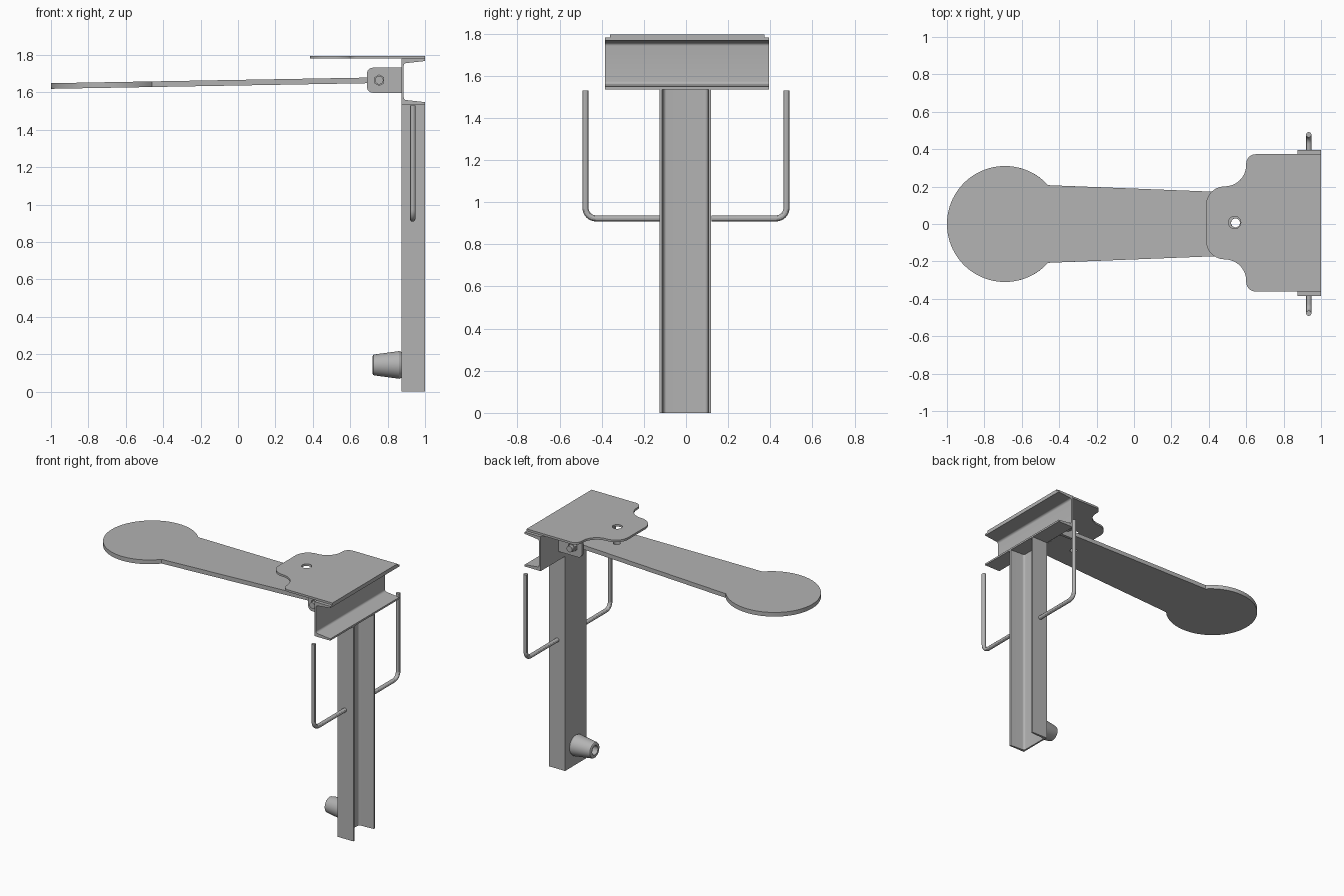
import bpy, bmesh, math
from mathutils import Matrix, Vector

if "Cube" in bpy.data.objects:
    bpy.data.objects.remove(bpy.data.objects["Cube"])

steel = bpy.data.materials.new("grey_steel")
steel.use_nodes = True
GREY = (0.45, 0.45, 0.45, 1)
steel.diffuse_color = GREY
steel.node_tree.nodes["Principled BSDF"].inputs["Base Color"].default_value = GREY

UPRIGHT = Matrix.Rotation(math.pi / 2, 4, 'X')   # local y becomes world z


def finish(obj, name):
    obj.name = obj.data.name = name
    obj.data.materials.clear()
    obj.data.materials.append(steel)
    bpy.ops.object.select_all(action='DESELECT')
    obj.select_set(True)
    bpy.context.view_layer.objects.active = obj
    bpy.ops.object.shade_smooth_by_angle(angle=math.radians(30))
    return obj


def curve_mesh(curve, name, matrix):
    """Turn a curve into a clean, welded mesh object."""
    obj = bpy.data.objects.new(name, curve)
    bpy.context.collection.objects.link(obj)
    bpy.ops.object.select_all(action='DESELECT')
    obj.select_set(True)
    bpy.context.view_layer.objects.active = obj
    bpy.ops.object.convert(target='MESH')
    obj = bpy.context.view_layer.objects.active
    bm = bmesh.new()
    bm.from_mesh(obj.data)
    bmesh.ops.remove_doubles(bm, verts=bm.verts, dist=1e-5)
    bmesh.ops.recalc_face_normals(bm, faces=bm.faces)
    bm.to_mesh(obj.data)
    bm.free()
    obj.data.transform(matrix)
    return finish(obj, name)


def add_spline(curve, pts, closed):
    s = curve.splines.new('POLY')
    s.points.add(len(pts) - 1)
    for p, co in zip(s.points, pts):
        p.co = (*co, 1) if len(co) == 3 else (*co, 0, 1)
    s.use_cyclic_u = closed


def prism(name, loops, thickness, matrix):
    """Extrude a flat outline; further loops become holes."""
    curve = bpy.data.curves.new(name, 'CURVE')
    curve.dimensions = '2D'
    curve.fill_mode = 'BOTH'
    curve.extrude = thickness / 2
    for pts in loops:
        add_spline(curve, pts, True)
    return curve_mesh(curve, name, matrix)


def rod(name, pts, radius):
    curve = bpy.data.curves.new(name, 'CURVE')
    curve.dimensions = '3D'
    curve.bevel_depth = radius
    curve.bevel_resolution = 4
    curve.use_fill_caps = True
    add_spline(curve, pts, False)
    return curve_mesh(curve, name, Matrix())


def lathe_x(name, profile, z, steps=40):
    """Revolve (x, radius) points about a line along x at height z."""
    bm = bmesh.new()
    verts = [bm.verts.new((x, 0, r)) for x, r in profile]
    edges = [bm.edges.new(pair) for pair in zip(verts, verts[1:])]
    bmesh.ops.spin(bm, geom=verts + edges, cent=(0, 0, 0), axis=(1, 0, 0),
                   angle=math.tau, steps=steps)
    bmesh.ops.remove_doubles(bm, verts=bm.verts, dist=1e-5)
    bmesh.ops.recalc_face_normals(bm, faces=bm.faces)
    me = bpy.data.meshes.new(name)
    bm.to_mesh(me)
    bm.free()
    me.transform(Matrix.Translation((0, 0, z)))
    obj = bpy.data.objects.new(name, me)
    bpy.context.collection.objects.link(obj)
    return finish(obj, name)


def cylinder_y(name, radius, length, center, sides):
    bm = bmesh.new()
    bmesh.ops.create_cone(bm, cap_ends=True, segments=sides, radius1=radius,
                          radius2=radius, depth=length,
                          matrix=Matrix.Translation(center) @ UPRIGHT)
    me = bpy.data.meshes.new(name)
    bm.to_mesh(me)
    bm.free()
    obj = bpy.data.objects.new(name, me)
    bpy.context.collection.objects.link(obj)
    return finish(obj, name)


def arc(cx, cy, r, start, end, n=10):
    angles = [math.radians(start + (end - start) * i / n) for i in range(n + 1)]
    return [(cx + r * math.cos(a), cy + r * math.sin(a)) for a in angles]


def circle(cx, cy, r):
    return arc(cx, cy, r, 0, 360, 32)[:-1]


def mirrored(half):
    """Close an outline by mirroring its upper half across local y = 0."""
    return half + [(x, -y) for x, y in reversed(half)]


def c_section(half, tip, root, fillet=0.015):
    """C profile opening towards +x with tapered, filleted flanges."""
    back, front, web = 0.874, 1.0, 0.012
    inner = arc(back + web + fillet, half - root - fillet, fillet, 180, 90, 6)
    return mirrored([(back, half), (front, half), (front, half - tip)] + inner[::-1])


# Upright post and the cross channel on top of it
POST_TOP = 1.535
prism("post", [c_section(0.122, 0.012, 0.018)], POST_TOP,
      Matrix.Translation((0, -0.003, POST_TOP / 2)))
prism("cross_channel", [c_section(0.123, 0.013, 0.024)], 0.78,
      Matrix.Translation((0, 0.005, 1.658)) @ UPRIGHT)

# Top plate with rounded shoulders, a narrowed nose and a hole
nose = (arc(0.485, 0.095, 0.1, 180, 90) + arc(0.485, 0.31, 0.115, -90, 0)
        + arc(0.65, 0.317, 0.05, 180, 90) + [(1.0, 0.367)])
prism("top_plate", [mirrored(nose), circle(0.538, 0.002, 0.033)], 0.015,
      Matrix.Translation((0, 0.006, 1.788)))

# Swinging arm with a round paddle, tilted slightly
paddle = arc(-0.69, 0, 0.31, 180, 42, 32)[1:] + [(0.8, 0.158)]
outline = [(-1.0, 0)] + mirrored(paddle)
prism("arm", [outline, circle(0.543, 0.006, 0.024)], 0.03,
      Matrix.Translation((0, 0, 1.652)) @ Matrix.Rotation(-0.0177, 4, 'Y'))

# Hinge lugs, nuts and pin
PIN_X, PIN_Z = 0.755, 1.665
lug = mirrored(arc(0.72, 0.037, 0.03, 180, 90, 6) + [(0.876, 0.067)])
for side, word in ((1, "back"), (-1, "front")):
    prism("hinge_lug_" + word, [lug], 0.02,
          Matrix.Translation((0, side * 0.182, PIN_Z)) @ UPRIGHT)
    cylinder_y("hinge_nut_" + word, 0.031, 0.025,
               (PIN_X, side * 0.204, PIN_Z), 6)
cylinder_y("hinge_pin", 0.022, 0.48, (PIN_X, 0, PIN_Z), 24)

# Bent side rods
for side, word in ((1, "back"), (-1, "front")):
    bend = arc(0.427, 0.973, 0.05, -90, 0, 8)
    path = [(0.12, 0.923)] + bend + [(0.477, 1.53)]
    rod("side_rod_" + word, [(0.934, side * y, z) for y, z in path], 0.0145)

# Tapered bumper at the foot of the post, hollow at its tip
lathe_x("bumper", [(0.876, 0), (0.876, 0.068), (0.862, 0.074), (0.73, 0.056),
                   (0.724, 0.054), (0.72, 0.048), (0.72, 0.032),
                   (0.8, 0.032), (0.8, 0)], 0.143)
